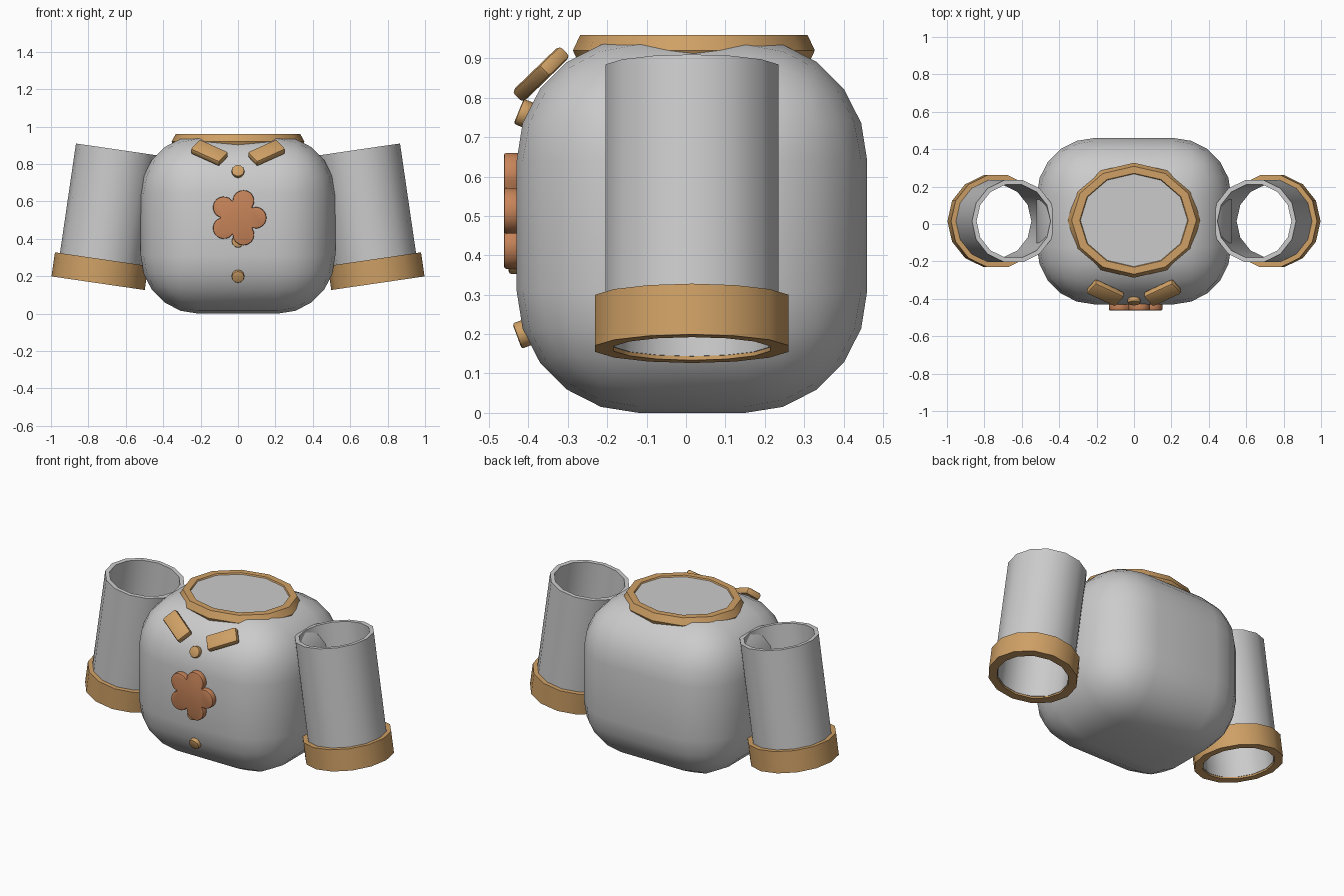
import bpy, bmesh
from math import sin, cos, pi, radians
from mathutils import Matrix, Vector

if "Cube" in bpy.data.objects:
    bpy.data.objects.remove(bpy.data.objects["Cube"])

YC = 0.015  # body centre in y


def material(name, rgb):
    m = bpy.data.materials.new(name)
    m.diffuse_color = (*rgb, 1)
    m.use_nodes = True
    m.node_tree.nodes["Principled BSDF"].inputs["Base Color"].default_value = m.diffuse_color
    return m


TRIM = material("tan_trim", (0.62, 0.35, 0.13))
PETAL = material("flower_orange", (0.57, 0.23, 0.10))


def make(name, bm, mat=None, matrix=None, bevel=0, segments=1, angle=40):
    bmesh.ops.recalc_face_normals(bm, faces=bm.faces)
    me = bpy.data.meshes.new(name)
    bm.to_mesh(me)
    bm.free()
    if matrix:
        me.transform(matrix)
    ob = bpy.data.objects.new(name, me)
    bpy.context.collection.objects.link(ob)
    if mat:
        me.materials.append(mat)
    if bevel:
        mod = ob.modifiers.new("bevel", 'BEVEL')
        mod.width, mod.segments = bevel, segments
        mod.limit_method = 'ANGLE'
        mod.angle_limit = radians(50)
    bpy.ops.object.select_all(action='DESELECT')
    ob.select_set(True)
    bpy.context.view_layer.objects.active = ob
    if bevel:
        bpy.ops.object.modifier_apply(modifier="bevel")
    bpy.ops.object.shade_smooth_by_angle(angle=radians(angle))
    return ob


def box(size):
    bm = bmesh.new()
    bmesh.ops.create_cube(bm, size=1)
    bmesh.ops.scale(bm, vec=size, verts=bm.verts)
    return bm


def lathe(profile, sides):
    """Closed (radius, z) profile swept round z."""
    bm = bmesh.new()
    rings = [[bm.verts.new((r * cos(2 * pi * i / sides), r * sin(2 * pi * i / sides), z))
              for r, z in profile] for i in range(sides)]
    n = len(profile)
    for i in range(sides):
        a, b = rings[i], rings[(i + 1) % sides]
        for j in range(n):
            k = (j + 1) % n
            bm.faces.new((a[j], b[j], b[k], a[k]))
    return bm


def plate(points, depth):
    """Outline in xz, extruded along y and centred on it."""
    bm = bmesh.new()
    front = [bm.verts.new((x, -depth / 2, z)) for x, z in points]
    back = [bm.verts.new((x, depth / 2, z)) for x, z in points]
    bm.faces.new(front)
    bm.faces.new(back[::-1])
    n = len(points)
    for i in range(n):
        k = (i + 1) % n
        bm.faces.new((front[i], back[i], back[k], front[k]))
    return bm


def tube(r_out, r_in, z0, z1):
    return lathe([(r_out, z0), (r_out, z1), (r_in, z1), (r_in, z0)], 14)


# Rounded body
make("body", box((1.04, 0.89, 0.95)), None, Matrix.Translation((0, YC, 0.475)), 0.31, 5)

# Neck trim and the flat panel inside it
neck = Matrix.Translation((0, 0.02, 0.92)) @ Matrix.Diagonal((1, 0.865, 1, 1))
hexagon = [(0.312 + 0.043 * cos(i * pi / 3), 0.046 * sin(i * pi / 3)) for i in range(6)]
make("neck_trim", lathe(hexagon, 12), TRIM, neck, angle=35)
bm = bmesh.new()
bmesh.ops.create_cone(bm, cap_ends=True, segments=12, radius1=0.3, radius2=0.3, depth=0.02)
bmesh.ops.rotate(bm, verts=bm.verts, matrix=Matrix.Rotation(pi / 6, 3, 'Z'))
make("neck_panel", bm, None, Matrix.Translation((0, 0, 0.022)) @ neck)

# Open sleeves with cuffs, and collar flaps
for side, label in ((-1, "left"), (1, "right")):
    m = Matrix.Translation((side * 0.748, YC, 0.163)) @ Matrix.Rotation(radians(-8.3 * side), 4, 'Y')
    if side < 0:
        m = m @ Matrix.Rotation(pi, 4, 'Z')
    make(label + "_sleeve", tube(0.225, 0.2, 0.01, 0.722), None, m)
    make(label + "_cuff", tube(0.252, 0.203, 0, 0.13), TRIM, m)
    flap = (Matrix.Translation((side * 0.153, -0.368, 0.86)) @ Matrix.Rotation(radians(-46), 4, 'X')
            @ Matrix.Rotation(radians(-33 * side), 4, 'Y'))
    make(label + "_collar_flap", box((0.185, 0.04, 0.092)), TRIM, flap, 0.012, 2)

# Row of buttons lying on the curved front
disc = [(0.034 * cos(i * pi / 6), 0.034 * sin(i * pi / 6)) for i in range(12)]
for i, z in enumerate((0.20, 0.387, 0.573, 0.76)):
    s = max(0, z - 0.64) / 0.31 + min(0, z - 0.31) / 0.31
    y = -0.12 - 0.31 * (1 - s * s) ** 0.5
    m = Matrix.Translation((0, y - 0.005, z)) @ Matrix.Rotation(-s, 4, 'X')
    make(f"button_{i + 1}", plate(disc, 0.03), TRIM, m, 0.006, 2)

# Five-petal flower on the chest
outline = []
for i in range(60):
    a = 2 * pi * i / 60
    r = 0.092 + 0.06 * abs(cos(2.5 * a)) ** 0.7
    outline.append((r * cos(a), r * sin(a)))
make("flower", plate(outline, 0.04), PETAL, Matrix.Translation((0, -0.442, 0.513)), 0.006, 2)
